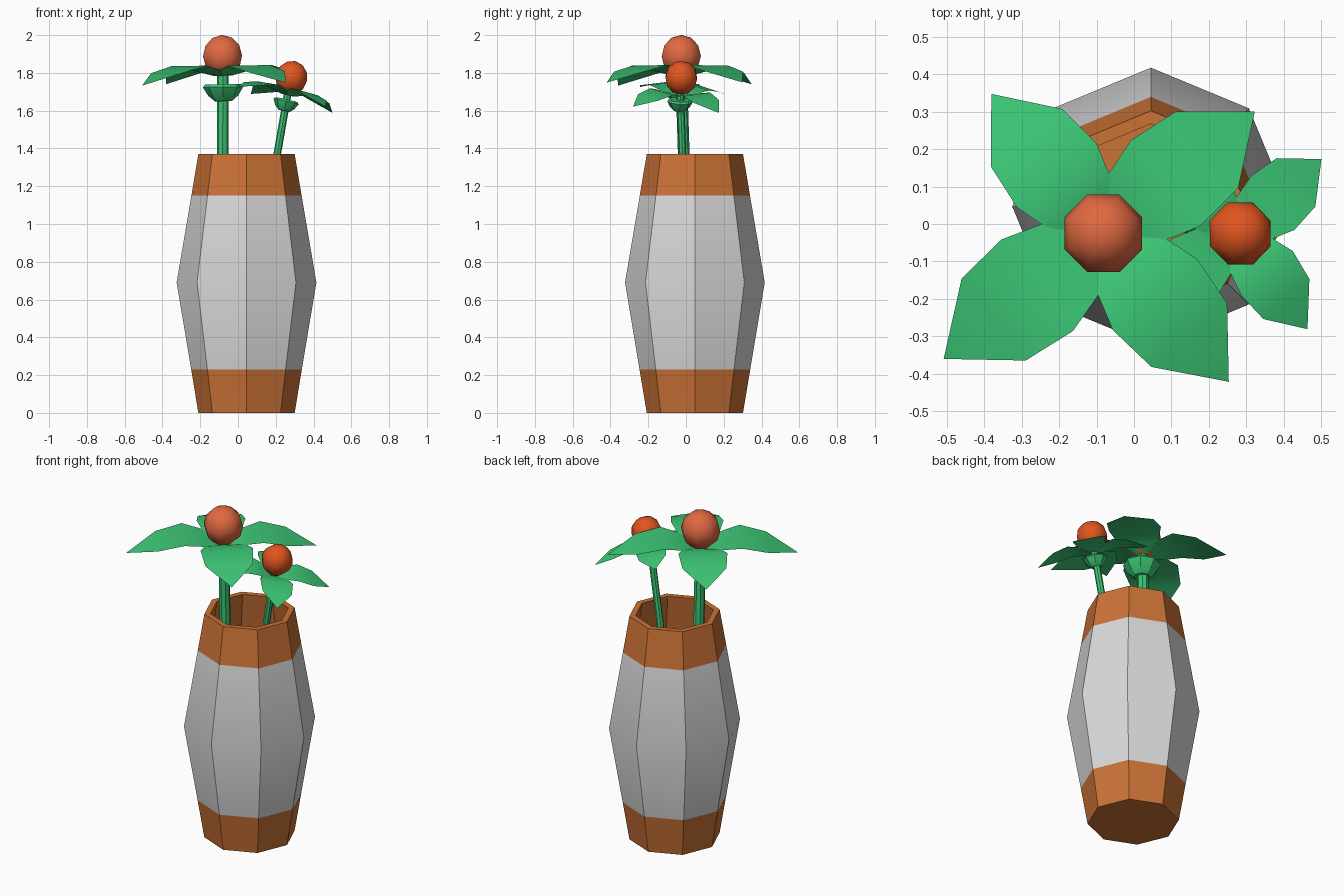
import bpy, bmesh, math
from mathutils import Vector, Matrix

if "Cube" in bpy.data.objects:
    bpy.data.objects.remove(bpy.data.objects["Cube"])


def material(name, rgb):
    m = bpy.data.materials.new(name)
    m.diffuse_color = (*rgb, 1)
    m.use_nodes = True
    m.node_tree.nodes["Principled BSDF"].inputs["Base Color"].default_value = m.diffuse_color
    return m


TERRACOTTA = material("terracotta", (0.60, 0.17, 0.037))
GREY = material("light grey", (0.70, 0.70, 0.70))
GREEN = material("leaf green", (0.045, 0.57, 0.18))
CORAL = material("coral", (0.75, 0.14, 0.053))
ORANGE = material("deep orange", (0.75, 0.09, 0.014))


def finish(name, bm, mats, matrix=Matrix(), angle=30):
    """Turn a bmesh into an object, smooth below the given edge angle."""
    bmesh.ops.recalc_face_normals(bm, faces=bm.faces[:])
    bm.transform(matrix)
    me = bpy.data.meshes.new(name)
    bm.to_mesh(me)
    bm.free()
    for m in mats:
        me.materials.append(m)
    for p in me.polygons:
        p.use_smooth = True
    me.set_sharp_from_angle(angle=math.radians(angle))
    ob = bpy.data.objects.new(name, me)
    bpy.context.collection.objects.link(ob)
    return ob


def lathe(profile, sides=8):
    """Rings of (radius, z), capped at both ends."""
    bm = bmesh.new()
    rings = [[bm.verts.new((r * math.cos(math.tau * i / sides),
                            r * math.sin(math.tau * i / sides), z))
              for i in range(sides)] for r, z in profile]
    for a, b in zip(rings, rings[1:]):
        for i in range(sides):
            j = (i + 1) % sides
            bm.faces.new((a[i], a[j], b[j], b[i]))
    bm.faces.new(rings[0])
    bm.faces.new(rings[-1])
    return bm


# Vase: barrel with a hollow inside, grey band round the outside
outer = [(0.255, 0), (0.293, 0.23), (0.37, 0.69), (0.292, 1.15), (0.255, 1.37)]
inner = [(0.22, 1.37), (0.257, 1.15), (0.335, 0.69), (0.258, 0.23), (0.228, 0.05)]
vase = lathe(outer + inner)
vase.faces.ensure_lookup_table()
for f in vase.faces[8:24]:          # the two outer middle rows
    f.material_index = 1
finish("vase", vase, [TERRACOTTA, GREY], Matrix.Translation((0.045, 0.047, 0)))

# Petal as stations of (distance out, half width, height)
PETAL = [(0.03, 0.04, 0.0), (0.11, 0.12, 0.03), (0.225, 0.155, 0.055), (0.373, 0.139, 0.02)]
TIP = (0.544, 0, -0.045)


def petal(name, matrix):
    bm = bmesh.new()
    rows = [[bm.verts.new((u, s * w, z)) for s in (-1, 1)] for u, w, z in PETAL]
    for a, b in zip(rows, rows[1:]):
        bm.faces.new((a[0], b[0], b[1], a[1]))
    bm.faces.new((rows[-1][0], bm.verts.new(TIP), rows[-1][1]))
    bmesh.ops.solidify(bm, geom=bm.faces[:], thickness=0.016)
    finish(name, bm, [GREEN], matrix)


def flower(name, hub, tilt, size, ball_r, ball_up, ball_mat, cup, foot, stem_r):
    base = Matrix.Translation(hub) @ tilt
    # Four petals around the hub
    for i, (deg, length) in enumerate(((39, 0.95), (129, 0.88), (218, 1.0), (310, 0.95))):
        petal(f"{name}_petal_{i + 1}", base @ Matrix.Rotation(math.radians(deg), 4, 'Z')
              @ Matrix.Scale(size * length, 4))
    # Round flower centre
    bm = bmesh.new()
    bmesh.ops.create_uvsphere(bm, u_segments=8, v_segments=6, radius=ball_r)
    finish(name + "_centre", bm, [ball_mat],
           base @ Matrix.Translation((0, 0, ball_up)) @ Matrix.Rotation(math.radians(22.5), 4, 'Z'), 70)
    # Cup under the petals
    finish(name + "_cup", lathe(cup), [GREEN], base)
    # Stem down to the vase floor
    d = Vector(hub) - Vector(foot)
    turn = Vector((0, 0, 1)).rotation_difference(d).to_matrix().to_4x4()
    finish(name + "_stem", lathe([(stem_r, 0), (stem_r, d.length + 0.03)], 8), [GREEN],
           Matrix.Translation(foot) @ turn)


flower("large_flower", (-0.08, -0.025, 1.785), Matrix.Rotation(math.radians(-1), 4, 'Y'), 1.0,
       0.112, 0.104, CORAL,
       [(0.045, -0.135), (0.08, -0.105), (0.107, -0.06), (0.095, -0.045), (0.04, -0.045)],
       (-0.085, 0.03, 0.06), 0.031)
flower("small_flower", (0.262, -0.03, 1.682),
       Matrix.Rotation(math.radians(13), 4, 'Y') @ Matrix.Rotation(math.radians(-3), 4, 'X'), 0.63,
       0.09, 0.095, ORANGE,
       [(0.03, -0.085), (0.052, -0.065), (0.068, -0.035), (0.06, -0.025), (0.025, -0.025)],
       (-0.02, 0.03, 0.06), 0.02)
